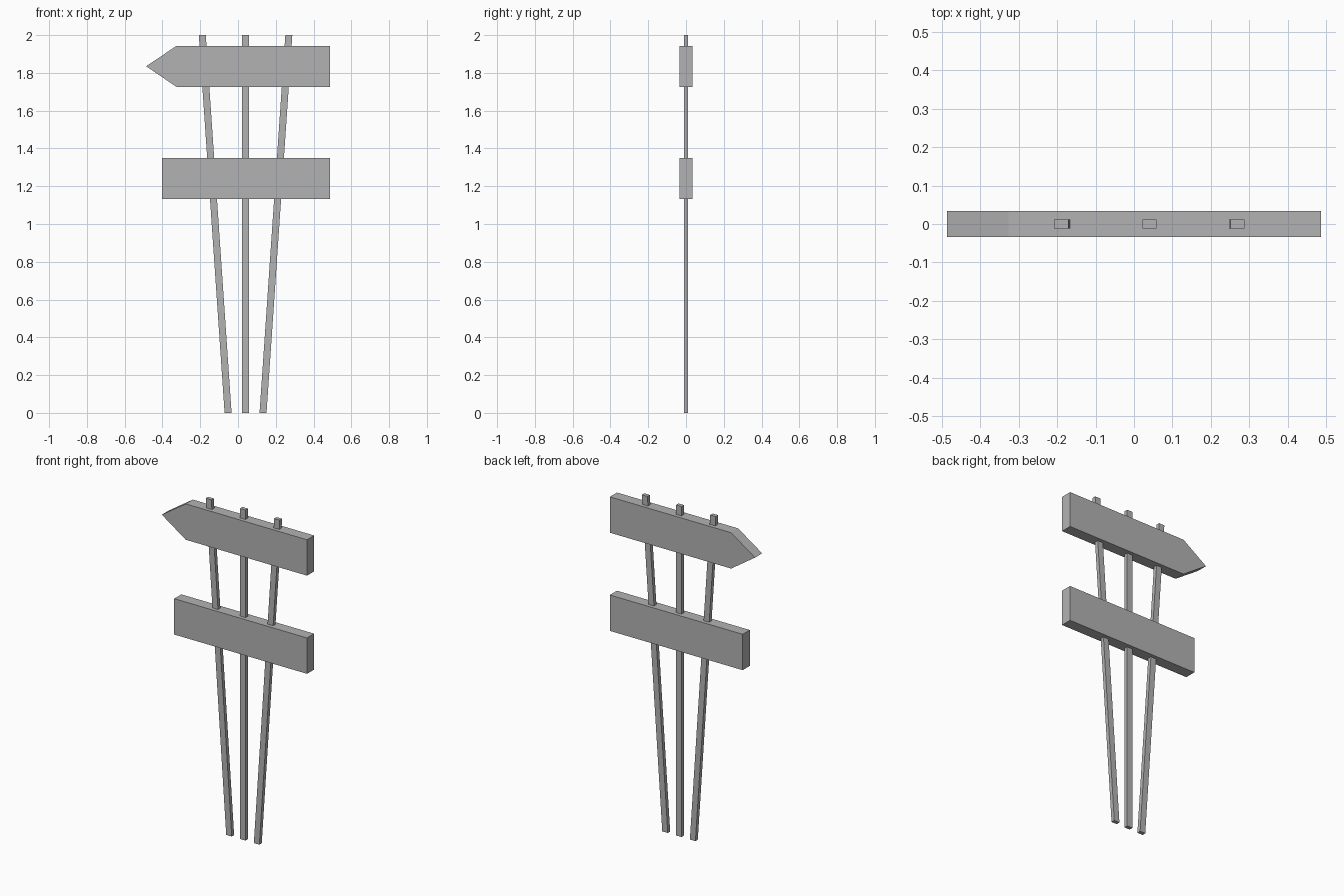
import bpy

cube = bpy.data.objects.get("Cube")
if cube:
    bpy.data.objects.remove(cube, do_unlink=True)

grey = bpy.data.materials.new("plain grey")
grey.use_nodes = True
colour = (0.45, 0.45, 0.45, 1)
grey.diffuse_color = colour
grey.node_tree.nodes["Principled BSDF"].inputs["Base Color"].default_value = colour


def slab(name, outline, half_depth):
    """Extrude an (x, z) outline, counter-clockwise from the front, along y."""
    n = len(outline)
    verts = [(x, y, z) for y in (-half_depth, half_depth) for x, z in outline]
    faces = [tuple(range(n)), tuple(reversed(range(n, 2 * n)))]
    for i in range(n):
        j = (i + 1) % n
        faces.append((j, i, i + n, j + n))
    mesh = bpy.data.meshes.new(name)
    mesh.from_pydata(verts, [], faces)
    mesh.materials.append(grey)
    obj = bpy.data.objects.new(name, mesh)
    bpy.context.collection.objects.link(obj)
    return obj


# Three posts fanning out from a narrow foot
CENTRE, HALF_WIDTH, HEIGHT = 0.04, 0.0185, 2.0
for name, side in (("right_post", -1), ("middle_post", 0), ("left_post", 1)):
    foot = CENTRE + side * 0.0925
    top = CENTRE + side * 0.229
    slab(name, [(foot - HALF_WIDTH, 0), (foot + HALF_WIDTH, 0),
                (top + HALF_WIDTH, HEIGHT), (top - HALF_WIDTH, HEIGHT)], 0.0115)

# Upper board with an arrow point
slab("arrow_board", [(-0.486, 1.835), (-0.326, 1.726), (0.486, 1.726),
                     (0.486, 1.943), (-0.326, 1.943)], 0.034)

# Lower rectangular board
slab("lower_board", [(-0.403, 1.132), (0.486, 1.132),
                     (0.486, 1.349), (-0.403, 1.349)], 0.034)
